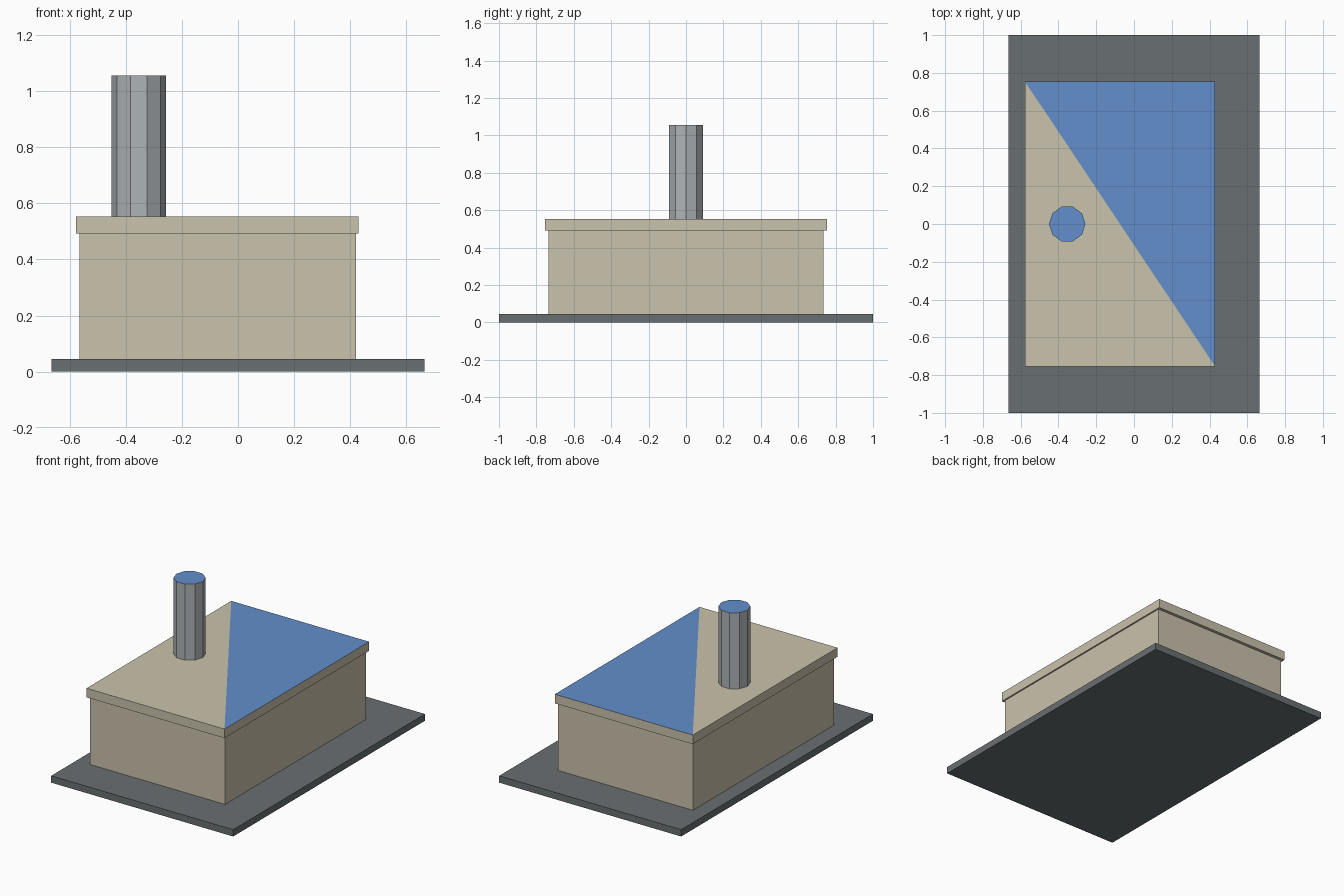
import bpy
import bmesh
from mathutils import Matrix, Vector

cube = bpy.data.objects.get("Cube")
if cube:
    bpy.data.objects.remove(cube, do_unlink=True)


def make_material(name, rgb):
    # Convert 0-255 display values to linear
    lin = [((c / 255 + 0.055) / 1.055) ** 2.4 for c in rgb]
    mat = bpy.data.materials.new(name)
    mat.use_nodes = True
    mat.diffuse_color = (*lin, 1)
    bsdf = next(n for n in mat.node_tree.nodes if n.type == "BSDF_PRINCIPLED")
    bsdf.inputs["Base Color"].default_value = (*lin, 1)
    return mat


tan = make_material("tan", (202, 194, 172))
slate = make_material("slate_grey", (105, 111, 113))
steel = make_material("light_grey", (174, 179, 182))
blue = make_material("blue", (98, 143, 204))


def finish(bm, name, *mats):
    mesh = bpy.data.meshes.new(name)
    bm.to_mesh(mesh)
    bm.free()
    for mat in mats:
        mesh.materials.append(mat)
    obj = bpy.data.objects.new(name, mesh)
    bpy.context.collection.objects.link(obj)
    return obj


def box(low, high):
    low, high = Vector(low), Vector(high)
    bm = bmesh.new()
    place = Matrix.Translation((low + high) / 2) @ Matrix.Diagonal((*(high - low), 1))
    bmesh.ops.create_cube(bm, size=1, matrix=place)
    return bm


# Ground slab and building body (sunk into the slab)
finish(box((-0.665, -1, 0), (0.665, 1, 0.045)), "base_slab", slate)
finish(box((-0.565, -0.735, 0.002), (0.42, 0.735, 0.493)), "building_body", tan)

# Overhanging roof, its top split corner to corner into tan and blue halves
bm = box((-0.578, -0.755, 0.493), (0.43, 0.755, 0.553))
top = max(bm.faces, key=lambda f: f.calc_center_median().z)
ends = sorted(top.verts, key=lambda v: v.co.x - v.co.y)
bmesh.utils.face_split(top, ends[0], ends[-1])
for face in bm.faces:
    center = face.calc_center_median()
    if face.normal.z > 0.9 or len(face.verts) == 3:
        face.material_index = int(len(face.verts) == 3 and center.y > 0)
finish(bm, "roof", tan, blue)

# Ten-sided chimney with a blue cap, a corner pointing along x
bm = bmesh.new()
bottom, height = 0.553, 0.502
bmesh.ops.create_cone(bm, cap_ends=True, segments=10, radius1=0.0965, radius2=0.0965,
                      depth=height,
                      matrix=Matrix.Translation((-0.3535, 0, bottom + height / 2))
                      @ Matrix.Rotation(1.5707963, 4, "Z"))
bm.normal_update()
for face in bm.faces:
    face.material_index = int(face.normal.z > 0.9)
finish(bm, "chimney", steel, blue)
